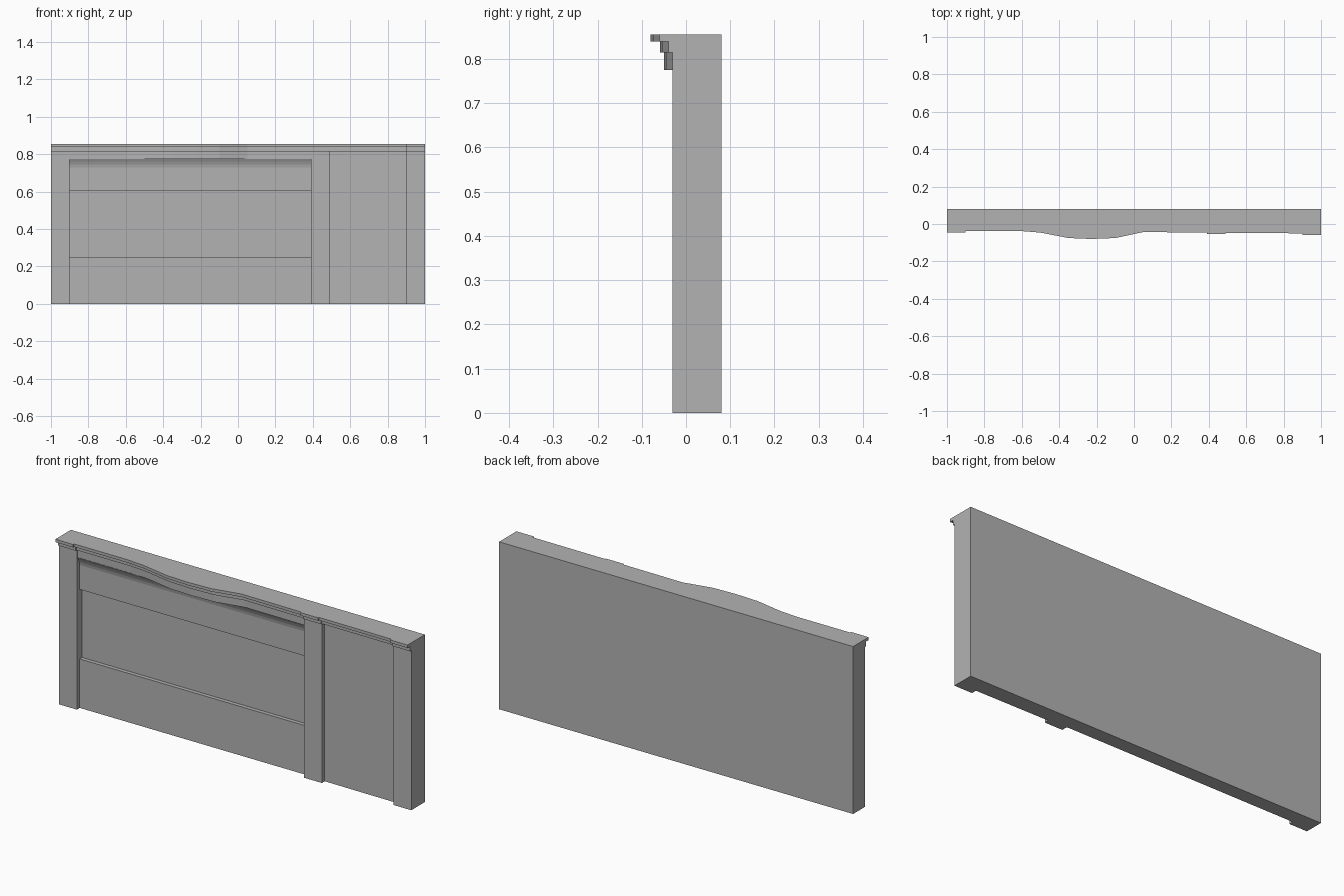
import bpy
import bmesh

cube = bpy.data.objects.get("Cube")
if cube:
    bpy.data.objects.remove(cube, do_unlink=True)

grey = bpy.data.materials.new("plain grey")
grey.use_nodes = True
colour = (0.45, 0.45, 0.45, 1)
grey.diffuse_color = colour
grey.node_tree.nodes["Principled BSDF"].inputs["Base Color"].default_value = colour

BACK = 0.08
TOP = 0.855
HEAD = 0.815


def prism(name, points, offset):
    """Extrude a closed outline of 3D points along an offset."""
    bm = bmesh.new()
    face = bm.faces.new([bm.verts.new(p) for p in points])
    out = bmesh.ops.extrude_face_region(bm, geom=[face])
    verts = [v for v in out["geom"] if isinstance(v, bmesh.types.BMVert)]
    bmesh.ops.translate(bm, verts=verts, vec=offset)
    bmesh.ops.recalc_face_normals(bm, faces=bm.faces[:])
    mesh = bpy.data.meshes.new(name)
    bm.to_mesh(mesh)
    bm.free()
    mesh.materials.append(grey)
    obj = bpy.data.objects.new(name, mesh)
    bpy.context.collection.objects.link(obj)
    return obj


def plan_prism(name, front, z0, z1, back=0.05):
    """Solid with a plan-shaped front edge, running back into the wall."""
    pts = front + [(front[-1][0], back), (front[0][0], back)]
    return prism(name, [(x, y, z0) for x, y in pts], (0, 0, z1 - z0))


# Wall core
plan_prism("wall_core", [(-1, 0.05), (1, 0.05)], 0, TOP, BACK)

# Pilasters
for name, x, y in (("right_pilaster", -1, -0.015),
                   ("middle_pilaster", 0.39, -0.023),
                   ("left_pilaster", 0.9, -0.03)):
    plan_prism(name, [(x, y), (x + 0.1, y)], 0, HEAD)

# Plain panel between the middle and left pilasters
plan_prism("plain_panel", [(0.49, 0), (0.9, -0.003)], 0, HEAD)

# Wide bay: rails, recessed panel and cove, swept along x
rail, recess, lip = 0.008, 0.028, -0.009
profile = [(0.05, 0), (rail, 0), (rail, 0.25), (recess, 0.25),
           (recess, 0.605), (rail, 0.605), (rail, 0.73),
           (0.005, 0.745), (-0.001, 0.76), (lip, 0.775), (0.05, 0.775)]
prism("wide_bay", [(-0.9, y, z) for y, z in profile], (1.29, 0, 0))

# Cornice: one plan line with a bowed swell, stepped back tier by tier
swell = [(-0.9, -0.038), (-0.6, -0.038), (-0.5, -0.046), (-0.35, -0.075),
         (-0.23, -0.08), (-0.1, -0.075), (0.05, -0.043), (0.39, -0.046)]
line = ([(-1, -0.045), (-0.9, -0.046)] + swell +
        [(0.39, -0.053), (0.49, -0.053), (0.49, -0.047), (0.9, -0.05),
         (0.9, -0.06), (1, -0.06)])
plan_prism("cornice_top", line, 0.84, TOP)
plan_prism("cornice_middle", [(x, y + 0.021) for x, y in line], HEAD, 0.84)
plan_prism("cornice_lower", [(x, y + 0.03) for x, y in swell], 0.775, HEAD)
